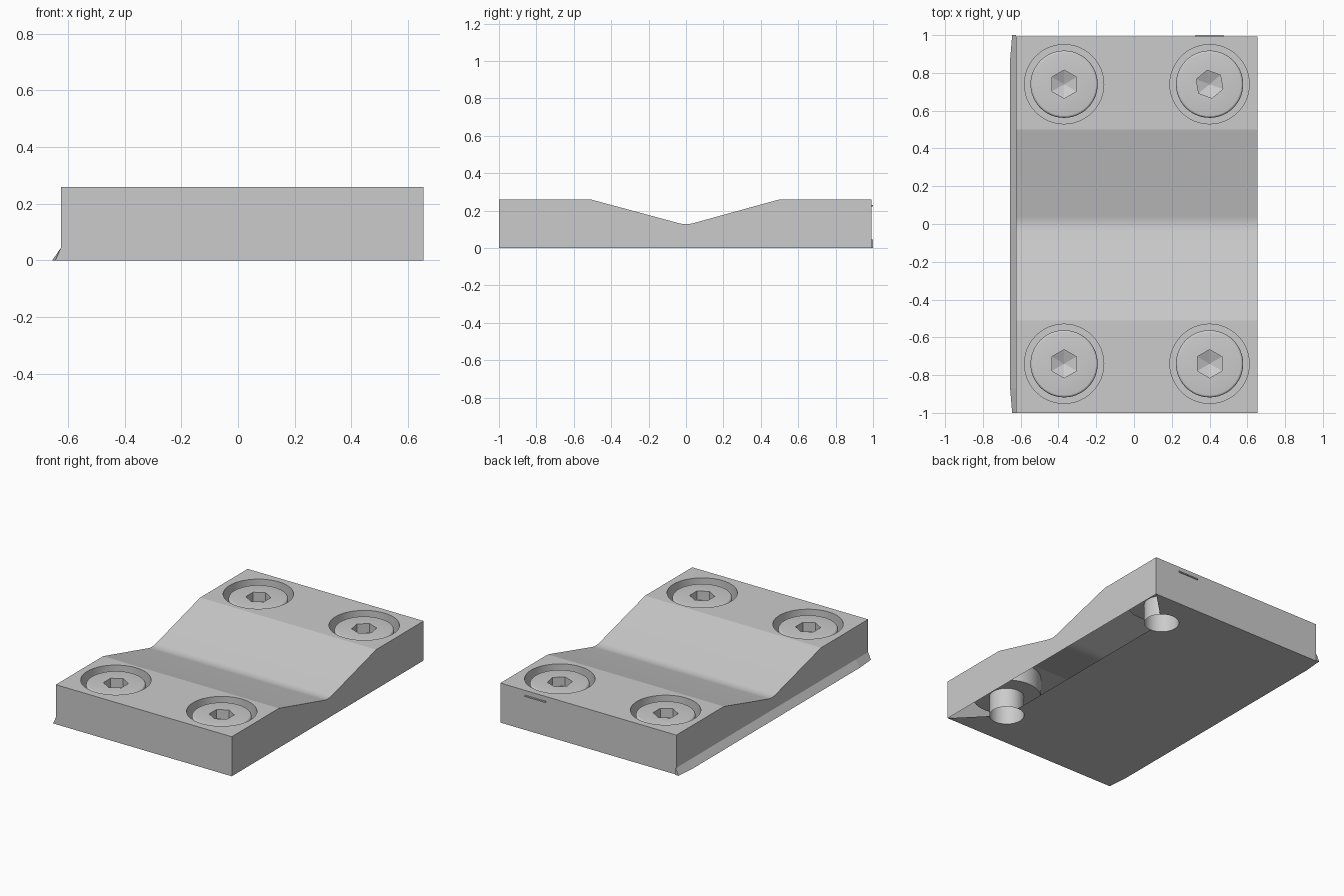
import bpy, bmesh, math
from mathutils import Vector

cube = bpy.data.objects.get("Cube")
if cube:
    bpy.data.objects.remove(cube, do_unlink=True)

GREY = 0.6
metal = bpy.data.materials.new("light_grey_metal")
metal.use_nodes = True
metal.diffuse_color = (GREY, GREY, GREY, 1)
metal.node_tree.nodes["Principled BSDF"].inputs["Base Color"].default_value = (GREY, GREY, GREY, 1)

RIGHT, LEFT, FRONT, BACK = -0.625, 0.655, -1.0, 0.993
TOP, FLOOR = 0.26, 0.13          # plate top and counterbore floor
BORE, HEAD, TUBE = 0.21, 0.178, 0.107
BOLTS = [(x, y) for x in (-0.37, 0.4) for y in (-0.74, 0.74)]
SEG = 48


def finish(name, bm, fix_normals=True):
    """Turn a bmesh into a named, shaded object."""
    if fix_normals:
        bmesh.ops.recalc_face_normals(bm, faces=bm.faces[:])
    mesh = bpy.data.meshes.new(name)
    bm.to_mesh(mesh)
    bm.free()
    mesh.materials.append(metal)
    ob = bpy.data.objects.new(name, mesh)
    bpy.context.collection.objects.link(ob)
    return ob


def smooth(ob):
    bpy.ops.object.select_all(action='DESELECT')
    ob.select_set(True)
    bpy.context.view_layer.objects.active = ob
    bpy.ops.object.shade_smooth_by_angle(angle=math.radians(12))


def ring(bm, x, y, z, r, hexagon=False, turn=0.0):
    """A loop of vertices, either round or along a hexagon outline."""
    verts = []
    for i in range(SEG):
        a = math.tau * i / SEG
        # corner of the hexagon every sixth of a turn
        k = math.cos(math.pi / 6) / math.cos(a % (math.pi / 3) - math.pi / 6) if hexagon else 1
        b = a + math.pi / 6 + turn
        verts.append(bm.verts.new((x + r * k * math.cos(b), y + r * k * math.sin(b), z)))
    return verts


def skin(bm, loops):
    for lo, hi in zip(loops, loops[1:]):
        for i in range(SEG):
            j = (i + 1) % SEG
            bm.faces.new((lo[i], lo[j], hi[j], hi[i]))


# Plate: side profile with a rounded shallow valley, extruded across
valley = []
for i in range(-3, 4):
    y = 0.04 * i / 3
    valley.append((y, 0.128 + 3.3 * y * y))
profile = [(FRONT, 0), (FRONT, TOP), (-0.51, TOP)] + valley + [(0.5, TOP), (BACK, TOP), (BACK, 0)]
bm = bmesh.new()
side = bm.faces.new([bm.verts.new((RIGHT, y, z)) for y, z in profile])
out = bmesh.ops.extrude_face_region(bm, geom=[side])
moved = [v for v in out["geom"] if isinstance(v, bmesh.types.BMVert)]
bmesh.ops.translate(bm, verts=moved, vec=(LEFT - RIGHT, 0, 0))
if side.is_valid and len(bm.faces) == len(profile) + 1:
    bm.faces.new([v for v in side.verts])
plate = finish("plate", bm)

# Counterbores cut into the plate
bm = bmesh.new()
for x, y in BOLTS:
    low, high = ring(bm, x, y, FLOOR, BORE), ring(bm, x, y, TOP + 0.2, BORE)
    skin(bm, [low, high])
    bm.faces.new(low)
    bm.faces.new(high)
cutter = finish("bore_cutter", bm)
cutter.hide_render = True
cut = plate.modifiers.new("bores", 'BOOLEAN')
cut.operation, cut.solver, cut.object = 'DIFFERENCE', 'EXACT', cutter
bpy.context.view_layer.objects.active = plate
bpy.ops.object.modifier_apply(modifier=cut.name)
bpy.data.objects.remove(cutter, do_unlink=True)

# Open the underside; a partial bottom sheet replaces it
bm = bmesh.new()
bm.from_mesh(plate.data)
under = [f for f in bm.faces if f.calc_center_median().z < 0.001]
bmesh.ops.delete(bm, geom=under, context='FACES_ONLY')
bm.to_mesh(plate.data)
bm.free()
smooth(plate)

# Bottom sheet, open along the left edge and around two holes
bx, by = BOLTS[3]
arc = []
for i in range(31):
    a = math.radians(45 + 225 * i / 30)
    arc.append((bx + TUBE * math.cos(a), by + TUBE * math.sin(a)))
outline = [(RIGHT, FRONT), (RIGHT, BACK), (LEFT, BACK)] + arc
outline += [(x, -y) for x, y in reversed(arc)] + [(LEFT, FRONT)]
bm = bmesh.new()
sheet = bm.faces.new([bm.verts.new((x, y, 0)) for x, y in outline])
sheet.normal_update()
if sheet.normal.z > 0:
    sheet.normal_flip()
bmesh.ops.triangulate(bm, faces=[sheet])
finish("bottom_sheet", bm, False)

# Bolts: rounded heads with hexagonal sockets, and open hole sleeves
for n, (x, y) in enumerate(BOLTS):
    bm = bmesh.new()
    turn = 0.17 if n == 3 else 0.0
    loops = [ring(bm, x, y, FLOOR, HEAD, turn=turn)]
    for i in range(5):
        a = math.pi / 2 * i / 4
        loops.append(ring(bm, x, y, 0.226 + 0.014 * math.sin(a),
                          HEAD - 0.014 + 0.014 * math.cos(a), turn=turn))
    for z in (0.24, 0.18):
        loops.append(ring(bm, x, y, z, 0.075, True, turn))
    skin(bm, loops)
    tip = bm.verts.new((x, y, 0.15))
    for i in range(SEG):
        bm.faces.new((loops[-1][i], loops[-1][(i + 1) % SEG], tip))
    # outward normals follow from the winding
    smooth(finish(f"bolt_head_{n + 1}", bm, False))

    bm = bmesh.new()
    skin(bm, [ring(bm, x, y, 0, TUBE), ring(bm, x, y, FLOOR, TUBE)])
    smooth(finish(f"hole_sleeve_{n + 1}", bm, False))

# Flared lip along the lower right edge
bm = bmesh.new()
rows = []
for y, x in ((-1, -0.645), (-0.87, -0.656), (0.87, -0.656), (1, -0.645)):
    rows.append([bm.verts.new(p) for p in ((RIGHT, y, 0.045), (x, y, 0), (RIGHT, y, 0))])
for a, b in zip(rows, rows[1:]):
    for i in range(3):
        j = (i + 1) % 3
        bm.faces.new((a[i], a[j], b[j], b[i]))
bm.faces.new(rows[0])
bm.faces.new(rows[-1])
finish("flared_lip", bm)

# Thin burr on the back face
bm = bmesh.new()
bmesh.ops.create_cube(bm, size=1)
bmesh.ops.scale(bm, vec=(0.15, 0.007, 0.008), verts=bm.verts[:])
bmesh.ops.translate(bm, vec=Vector((0.4, BACK + 0.0035, 0.225)), verts=bm.verts[:])
finish("back_burr", bm)
